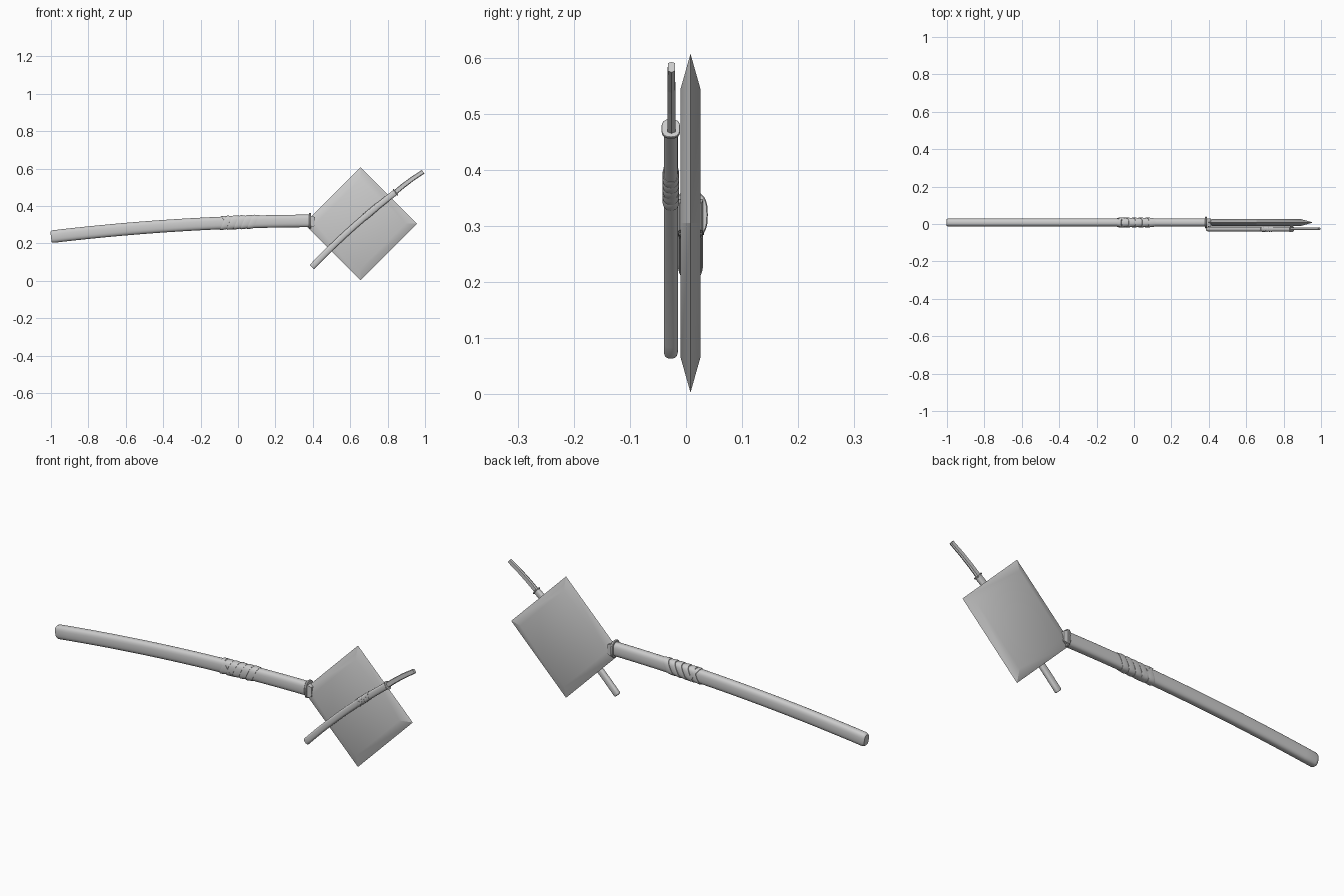
import bpy, bmesh, math
from mathutils import Vector

if "Cube" in bpy.data.objects:
    bpy.data.objects.remove(bpy.data.objects["Cube"])


def finish(bm, name, smooth=True, angle=35):
    bmesh.ops.recalc_face_normals(bm, faces=bm.faces)
    me = bpy.data.meshes.new(name)
    bm.to_mesh(me)
    bm.free()
    ob = bpy.data.objects.new(name, me)
    bpy.context.collection.objects.link(ob)
    if smooth:
        bpy.ops.object.select_all(action='DESELECT')
        ob.select_set(True)
        bpy.context.view_layer.objects.active = ob
        bpy.ops.object.shade_smooth_by_angle(angle=math.radians(angle))
    return ob


def loft(name, rings, smooth=True, angle=35):
    """Skin a list of equal-length point rings and cap both ends."""
    bm = bmesh.new()
    vs = [[bm.verts.new(p) for p in r] for r in rings]
    n = len(vs[0])
    for a, b in zip(vs, vs[1:]):
        for i in range(n):
            j = (i + 1) % n
            bm.faces.new((a[i], a[j], b[j], b[i]))
    bm.faces.new(vs[0])
    bm.faces.new(vs[-1])
    return finish(bm, name, smooth, angle)


def oval(hy, hv, n=24, e=2.7):
    """Rounded-box section as (y, v) pairs."""
    pts = []
    for i in range(n):
        c, s = math.cos(math.tau * i / n), math.sin(math.tau * i / n)
        pts.append((math.copysign(abs(c) ** (2 / e), c) * hy,
                    math.copysign(abs(s) ** (2 / e), s) * hv))
    return pts


def handle(prefix, start, end, y, hy, hv, sag):
    """Bowed grip with cord wraps and a collar, in the XZ plane."""
    a, b = Vector((start[0], y, start[1])), Vector((end[0], y, end[1]))
    length = (b - a).length
    d = (b - a).normalized()
    up = Vector((-d.z, 0, d.x))

    def ring(t, k=1.0, shear=0.0, grow=0.0):
        out = []
        for py, pv in oval(hy * k + grow, hv * k + grow):
            u = t + shear * pv / length
            tan = (d * length + up * sag * 4 * (1 - 2 * u)).normalized()
            nrm = Vector((-tan.z, 0, tan.x))
            out.append(a + d * length * u + up * sag * 4 * u * (1 - u)
                       + Vector((0, py, 0)) + nrm * pv)
        return out

    # grip with a softly rounded butt
    ts = [(0, .8), (.003, .92), (.009, 1)] + [(i / 20, 1) for i in range(1, 21)]
    loft(prefix + "_grip", [ring(t, k) for t, k in ts])

    # overlapping slanted cord wraps, plus one crossing band
    g = hy * .13
    for i in range(5):
        t = .665 + i * .026
        loft(f"{prefix}_wrap_{i + 1}",
             [ring(t, 1, .5, -g), ring(t, 1, .5, g), ring(t + .004, 1, .5, g * 1.5),
              ring(t + .024, 1, .5, g * .6), ring(t + .024, 1, .5, -g)])
    loft(prefix + "_wrap_cross",
         [ring(.675, 1, -.6, -g), ring(.676, 1, -.6, g * 1.4),
          ring(.69, 1, -.6, g * 1.4), ring(.691, 1, -.6, -g)])

    # collar between grip and blade
    w = hv * .17 / length
    c = hv * .25
    loft(prefix + "_collar",
         [ring(1 - w, 1, 0, c * .8), ring(1 - w * .6, 1, 0, c), ring(1 + w * .6, 1, 0, c),
          ring(1 + w, 1, 0, c * .8)])


# large handle and its smaller twin lying across the front of the blade
handle("main", (-1.0, .235), (.385, .32), .008, .0225, .0335, .02)
handle("small", (.395, .073), (.842, .473), -.027, .0125, .0165, .012)

# short socket wedge in front of the large collar
loft("blade_socket",
     [[Vector((x, .008 + sy * hy, .317 + sz * hz))
       for sy, sz in ((-1, -1), (1, -1), (1, 1), (-1, 1))]
      for x, hy, hz in ((.38, .024, .033), (.412, .020, .024))], False)

# large diamond blade with bevelled rim
cx, cz, cy = .655, .305, .008
diamond = []
for r, y in ((.24, cy - .0175), (.302, cy), (.24, cy + .0175)):
    diamond.append([Vector((cx + r * math.cos(k * math.pi / 2), y,
                            cz + r * math.sin(k * math.pi / 2))) for k in range(4)])
loft("diamond_blade", diamond, True, 30)

# narrow blade continuing the small handle
p, q = Vector((.835, -.026, .468)), Vector((.99, -.026, .583))
dd = (q - p).normalized()
nn = Vector((-dd.z, 0, dd.x))
section = ((-.007, .010), (0, .0125), (.007, .010), (.007, -.009), (0, -.0125), (-.007, -.009))
loft("small_blade",
     [[p.lerp(q, t) + nn * v * k + nn * .004 * 4 * t * (1 - t) + Vector((0, y * k, 0))
       for y, v in section] for t, k in ((0, 1.05), (.33, 1.02), (.66, .98), (1, .92))], False)
